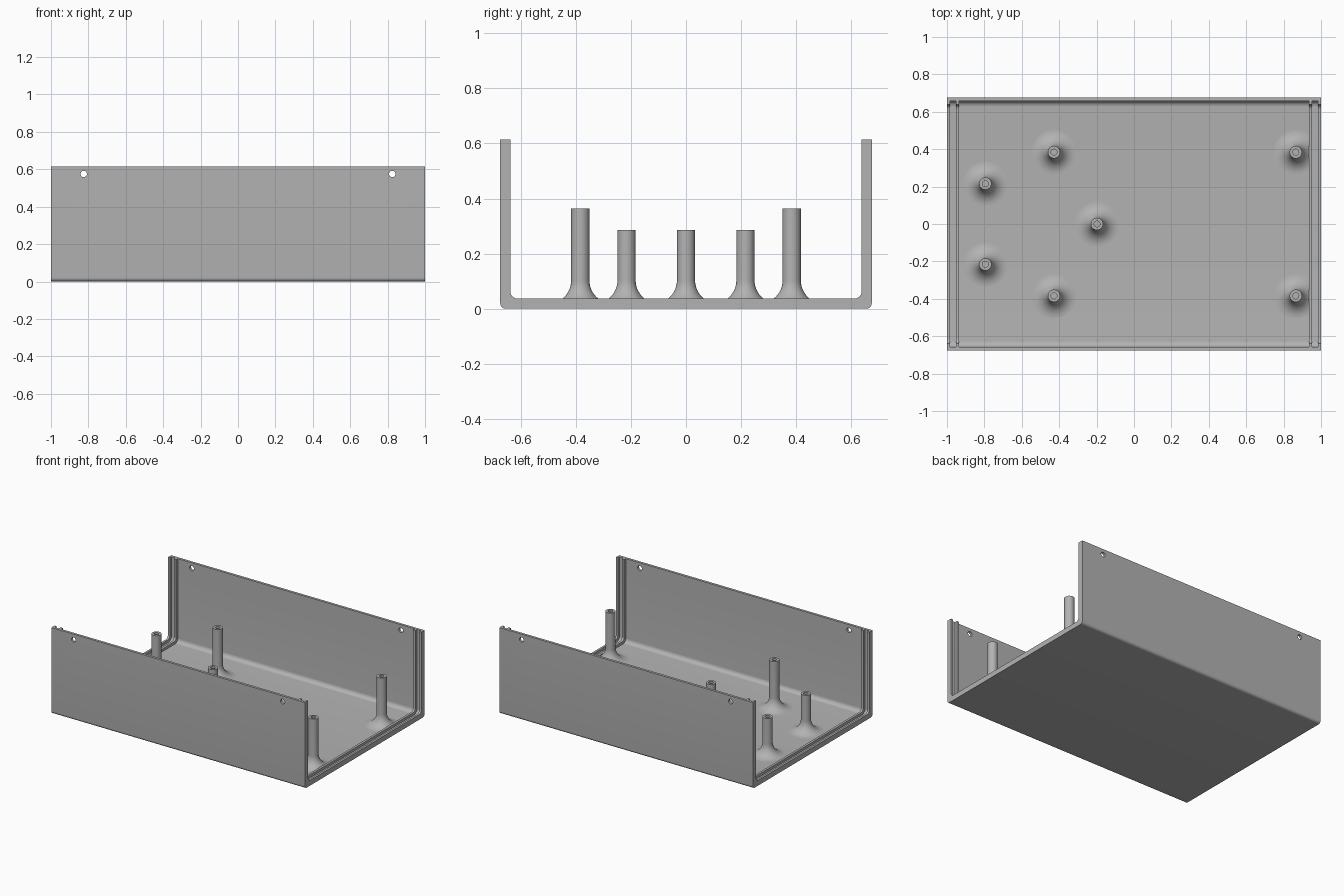
import bpy, bmesh, math

cube = bpy.data.objects.get("Cube")
if cube:
    bpy.data.objects.remove(cube, do_unlink=True)

LENGTH, HALF_W, HEIGHT = 1.0, 0.675, 0.615
SKIN, RIB = 0.018, 0.037          # thin wall, thickened end rib

grey = bpy.data.materials.new("grey plastic")
grey.use_nodes = True
colour = (0.45, 0.45, 0.45, 1)
grey.diffuse_color = colour
grey.node_tree.nodes["Principled BSDF"].inputs["Base Color"].default_value = colour


def finish(bm, name):
    bmesh.ops.recalc_face_normals(bm, faces=bm.faces)
    mesh = bpy.data.meshes.new(name)
    bm.to_mesh(mesh)
    bm.free()
    obj = bpy.data.objects.new(name, mesh)
    bpy.context.collection.objects.link(obj)
    mesh.materials.append(grey)
    return obj


def smooth(obj):
    bpy.ops.object.select_all(action="DESELECT")
    obj.select_set(True)
    bpy.context.view_layer.objects.active = obj
    bpy.ops.object.shade_smooth_by_angle(angle=math.radians(30))


def corner(half, floor, radius, steps=8):
    """Right half of a U outline, from the rim down round the corner."""
    arc = [math.pi / 2 * i / steps for i in range(steps + 1)]
    return [(half, HEIGHT)] + [(half - radius + radius * math.cos(a),
                                floor + radius - radius * math.sin(a)) for a in arc]


def channel_section(thick, fillet):
    outer = corner(HALF_W, 0, 0.02)
    inner = corner(HALF_W - thick, thick, fillet)
    mirror = lambda pts: [(-y, z) for y, z in reversed(pts)]
    return outer + mirror(outer) + list(reversed(mirror(inner))) + list(reversed(inner))


# Channel body: sections stepped along x, with a panel groove at each open end
rib, skin = channel_section(RIB, 0.025), channel_section(SKIN, 0.03)
half = [(-LENGTH, rib), (-0.985, rib), (-0.985, skin), (-0.952, skin),
        (-0.952, rib), (-0.935, rib), (-0.935, skin)]
stations = half + [(-x, s) for x, s in reversed(half)]
bm = bmesh.new()
loops = [[bm.verts.new((x, y, z)) for y, z in sec] for x, sec in stations]
n = len(rib)
for a, b in zip(loops, loops[1:]):
    for i in range(n):
        j = (i + 1) % n
        bm.faces.new((a[i], a[j], b[j], b[i]))
bm.faces.new(loops[0])
bm.faces.new(list(reversed(loops[-1])))
bmesh.ops.remove_doubles(bm, verts=bm.verts, dist=1e-5)
tray = finish(bm, "channel_tray")

# Screw holes through both walls
for side in (-1, 1):
    bpy.ops.mesh.primitive_cylinder_add(vertices=32, radius=0.017, depth=2,
                                        location=(side * 0.825, 0, 0.575),
                                        rotation=(math.pi / 2, 0, 0))
    cutter = bpy.context.object
    cutter.name = "screw_hole_cutter"
    cutter.hide_render = True
    mod = tray.modifiers.new("screw_hole", "BOOLEAN")
    mod.operation, mod.solver, mod.object = "DIFFERENCE", "EXACT", cutter
    bpy.context.view_layer.objects.active = tray
    bpy.ops.object.modifier_apply(modifier=mod.name)
    bpy.data.objects.remove(cutter, do_unlink=True)
smooth(tray)


# Standoffs: flared foot, straight post, blind screw hole
def standoff(name, x, y, top, radius=0.033, flare=0.085, bore=0.016, sides=40):
    arc = [math.pi / 2 * i / 12 for i in range(13)]
    profile = [(radius + flare - flare * math.sin(a),
                SKIN + flare - flare * math.cos(a)) for a in arc]
    profile += [(radius, top), (bore, top), (bore, top - 0.15), (0, top - 0.15)]
    bm = bmesh.new()
    pts = [bm.verts.new((r, 0, z)) for r, z in profile]
    edges = [bm.edges.new(e) for e in zip(pts, pts[1:])]
    bmesh.ops.spin(bm, geom=pts + edges, cent=(0, 0, 0), axis=(0, 0, 1),
                   angle=2 * math.pi, steps=sides, use_duplicate=False)
    bmesh.ops.remove_doubles(bm, verts=bm.verts, dist=1e-5)
    # Keep the foot clear of the panel groove
    for v in bm.verts:
        v.co.x = min(v.co.x + x, 0.94)
        v.co.y += y
    smooth(finish(bm, name))


for label, y in (("front", -1), ("back", 1)):
    standoff(f"tall_standoff_right_{label}", -0.428, y * 0.384, 0.364)
    standoff(f"tall_standoff_left_{label}", 0.865, y * 0.384, 0.364)
    standoff(f"short_standoff_right_{label}", -0.795, y * 0.216, 0.286)
standoff("short_standoff_middle", -0.198, 0, 0.286)
